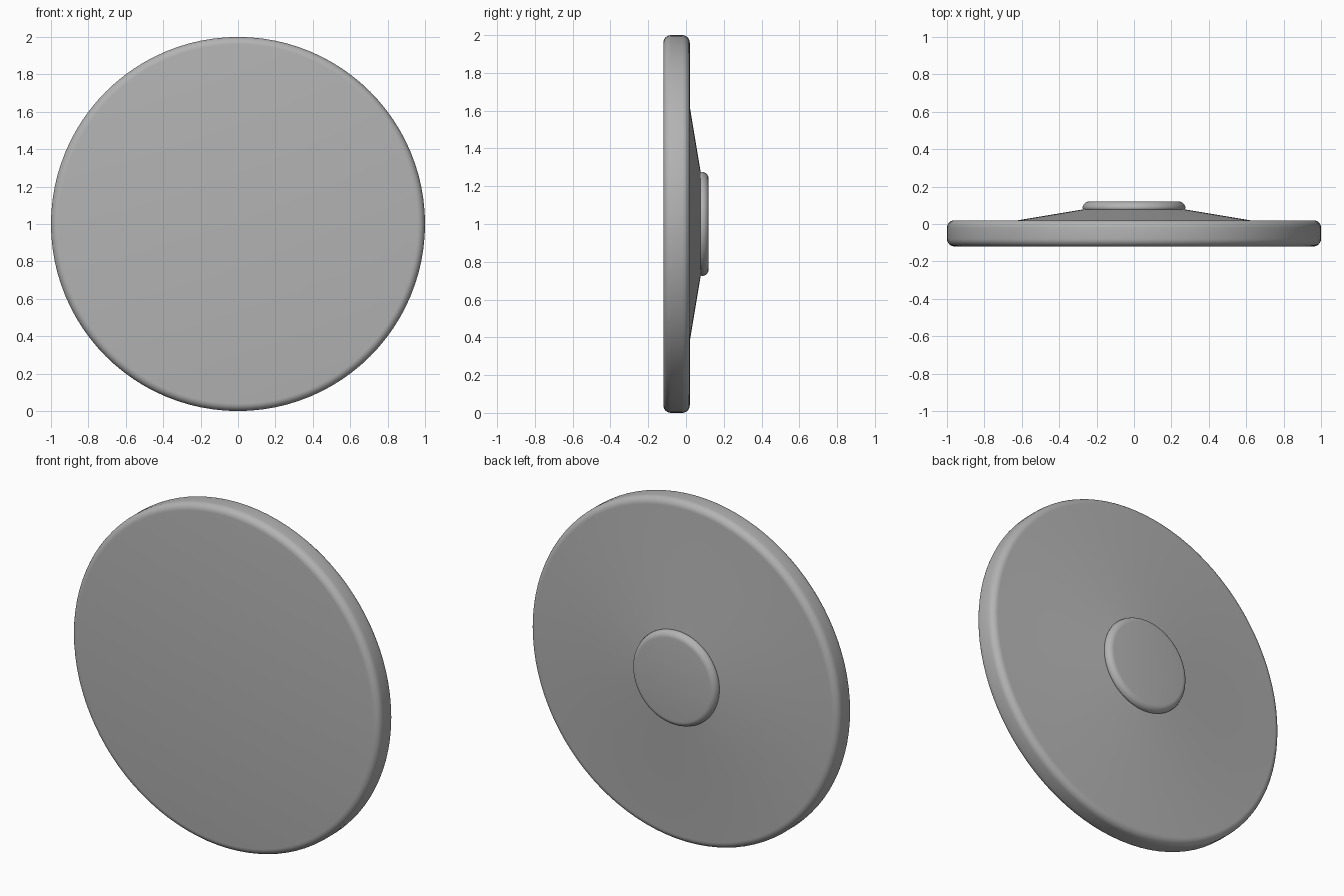
import bpy
import bmesh
import math

cube = bpy.data.objects.get("Cube")
if cube:
    bpy.data.objects.remove(cube, do_unlink=True)

SEGMENTS = 96
CENTRE_Z = 1.0

grey = bpy.data.materials.new("plain grey")
grey.use_nodes = True
colour = (0.45, 0.45, 0.45, 1)
grey.diffuse_color = colour
grey.node_tree.nodes["Principled BSDF"].inputs["Base Color"].default_value = colour


def corner(radius, y, size, start):
    """Quarter-round edge as (radius, y) points, turning from the start angle."""
    angles = [math.radians(start + 90 * i / 6) for i in range(7)]
    return [(radius + size * math.cos(a), y + size * math.sin(a)) for a in angles]


def lathe(name, profile):
    """Spin a (radius, y) profile about the y axis and cap both ends."""
    bm = bmesh.new()
    rings = []
    for radius, y in profile:
        ring = []
        for i in range(SEGMENTS):
            a = math.tau * i / SEGMENTS
            ring.append(bm.verts.new((radius * math.cos(a), y, radius * math.sin(a))))
        rings.append(ring)
    for low, high in zip(rings, rings[1:]):
        for i in range(SEGMENTS):
            j = (i + 1) % SEGMENTS
            bm.faces.new((low[i], low[j], high[j], high[i]))
    bm.faces.new(rings[0])
    bm.faces.new(rings[-1])
    bmesh.ops.recalc_face_normals(bm, faces=bm.faces)
    mesh = bpy.data.meshes.new(name)
    bm.to_mesh(mesh)
    bm.free()
    mesh.materials.append(grey)
    obj = bpy.data.objects.new(name, mesh)
    obj.location.z = CENTRE_Z
    bpy.context.collection.objects.link(obj)
    bpy.ops.object.select_all(action='DESELECT')
    obj.select_set(True)
    bpy.context.view_layer.objects.active = obj
    bpy.ops.object.shade_smooth_by_angle(angle=math.radians(35))
    return obj


# Round plate with soft rim and a shallow cone on its back
lathe("disc", corner(0.96, -0.08, 0.04, -90) + corner(0.96, -0.02, 0.04, 0)
      + [(0.62, 0.02), (0.26, 0.08)])

# Small rounded hub on the cone
lathe("hub", corner(0.25, 0.09, 0.025, -90) + corner(0.24, 0.085, 0.035, 0))
